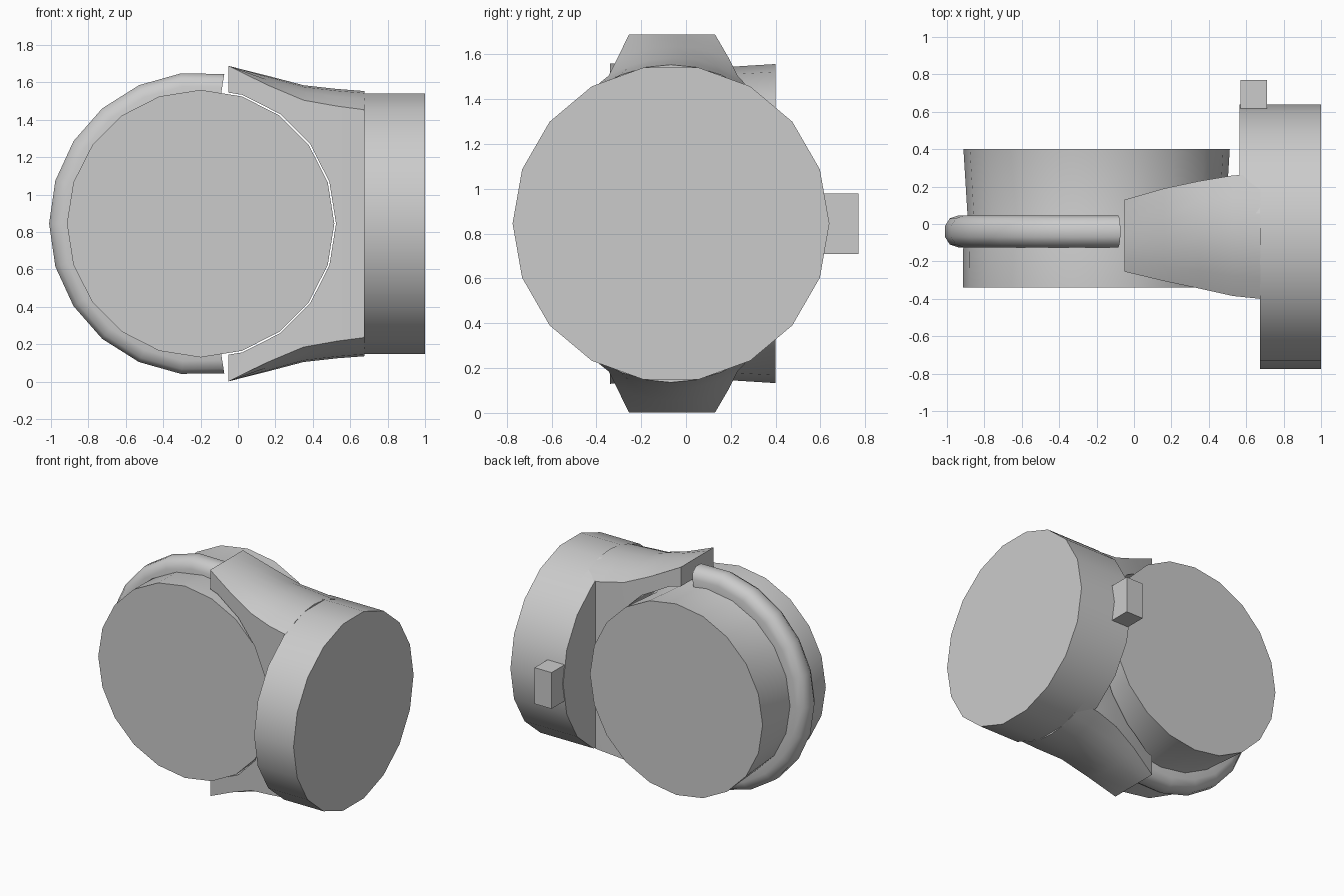
import bpy, bmesh
from math import cos, sin, pi, radians

if "Cube" in bpy.data.objects:
    bpy.data.objects.remove(bpy.data.objects["Cube"])

CX, CZ = -0.2, 0.845      # axis of the drum
CY = -0.067               # axis of the collar


def loft(name, rings, angle=35):
    """Closed solid skinned over rings of equal point count."""
    bm = bmesh.new()
    vs = [[bm.verts.new(p) for p in r] for r in rings]
    n = len(rings[0])
    for a, b in zip(vs, vs[1:]):
        for i in range(n):
            j = (i + 1) % n
            bm.faces.new((a[i], a[j], b[j], b[i]))
    bm.faces.new(vs[0])
    bm.faces.new(vs[-1])
    bmesh.ops.recalc_face_normals(bm, faces=bm.faces[:])
    me = bpy.data.meshes.new(name)
    bm.to_mesh(me)
    bm.free()
    ob = bpy.data.objects.new(name, me)
    bpy.context.collection.objects.link(ob)
    smooth(ob, angle)
    return ob


def smooth(ob, angle=35):
    bpy.ops.object.select_all(action='DESELECT')
    ob.select_set(True)
    bpy.context.view_layer.objects.active = ob
    bpy.ops.object.shade_smooth_by_angle(angle=radians(angle))


def drum_ring(r, y, n=20):
    return [(CX + r * cos(2 * pi * i / n), y, CZ + r * sin(2 * pi * i / n)) for i in range(n)]


def collar_ring(x, first=0, last=18, r=0.707):
    return [(x, CY + r * cos(2 * pi * i / 18), CZ + r * sin(2 * pi * i / 18))
            for i in range(first, last)]


# Main drum lying along y, slightly waisted behind the band
loft("drum", [drum_ring(0.715, -0.34), drum_ring(0.712, -0.04),
              drum_ring(0.69, 0.045), drum_ring(0.712, 0.40)])

# Rounded band round the left side of the drum
profile = [(0.66, -0.125), (0.74, -0.125), (0.785, -0.11), (0.81, -0.07),
           (0.81, -0.01), (0.785, 0.03), (0.74, 0.045), (0.66, 0.045)]
band = []
for k in range(13):
    a = radians(81 + 198 * k / 12)
    band.append([(CX + r * cos(a), y, CZ + r * sin(a)) for r, y in profile])
loft("band", band, 40)

# Forked arms: x, front y, back y, crest height, drop at the edges
stations = [(-0.05, -0.255, 0.13, 0.843, 0.0), (0.16, -0.305, 0.19, 0.79, 0.05),
            (0.35, -0.345, 0.23, 0.74, 0.08), (0.53, -0.385, 0.26, 0.72, 0.092),
            (0.675, -0.40, 0.265, 0.709, 0.10)]
rings = []
for x, y0, y1, h, drop in stations:
    top = [(x, y0 + (y1 - y0) * t / 6, h - drop * (t / 3 - 1) ** 2) for t in range(7)]
    rings.append([(x, y, CZ + z) for x, y, z in top] +
                 [(x, y, CZ - z) for x, y, z in reversed(top)])
fork = loft("fork", rings)

# Hollow the fork to seat the drum
cutter = loft("fork_cutter", [drum_ring(0.724, -1), drum_ring(0.724, 1)])
cutter.hide_render = True
mod = fork.modifiers.new("seat", 'BOOLEAN')
mod.operation = 'DIFFERENCE'
mod.solver = 'EXACT'
mod.object = cutter
bpy.context.view_layer.objects.active = fork
bpy.ops.object.modifier_apply(modifier=mod.name)
bpy.data.objects.remove(cutter)
smooth(fork)

# Round collar at the right, deeper on the rear side
loft("collar", [collar_ring(0.675), collar_ring(1.0)])
loft("collar_rear", [collar_ring(0.565, -4, 5), collar_ring(0.675, -4, 5)])

# Small tab on the back of the collar
bpy.ops.mesh.primitive_cube_add(size=1, location=(0.64, 0.69, 0.845))
tab = bpy.context.object
tab.name = "tab"
tab.scale = (0.14, 0.16, 0.27)
